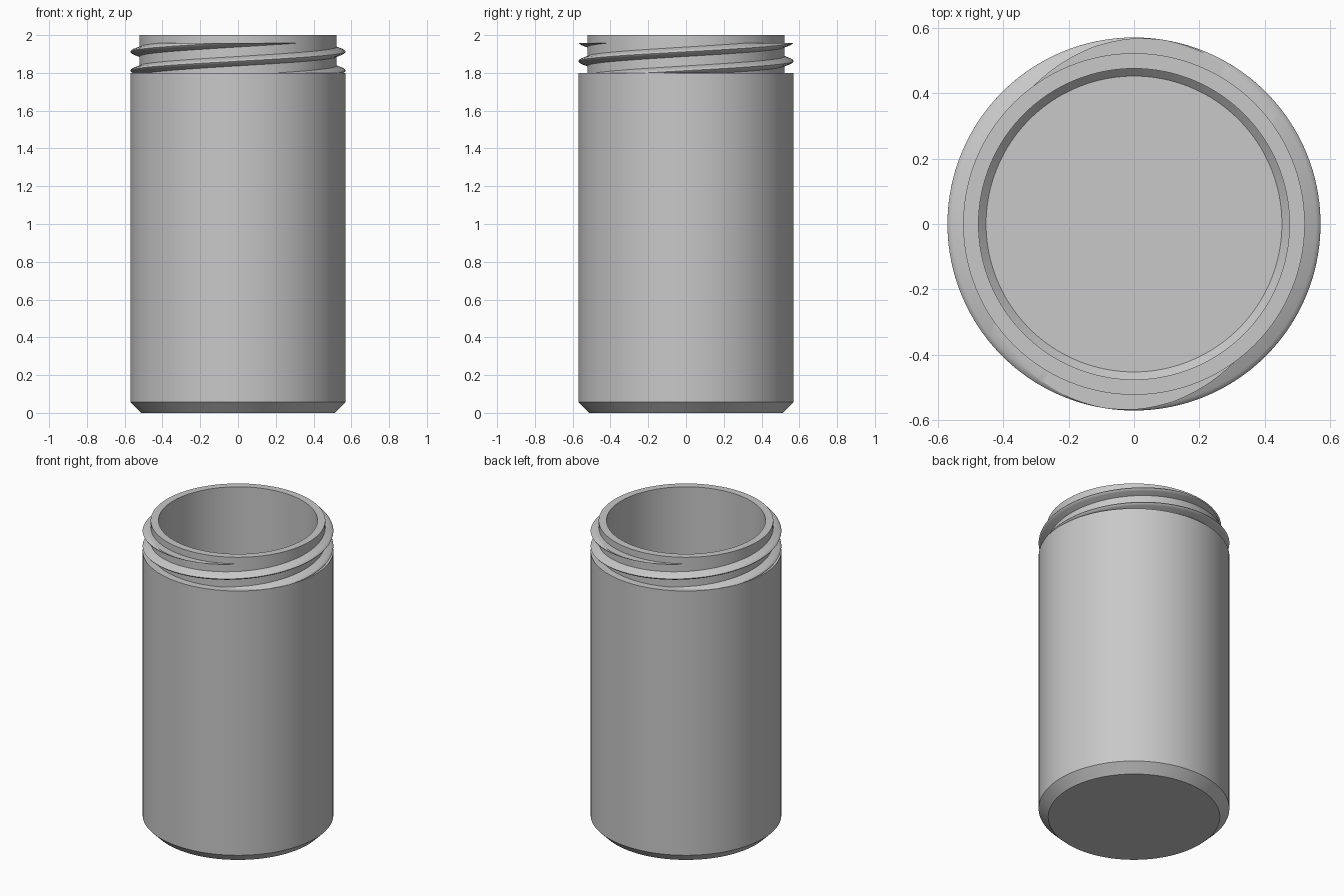
import bpy, bmesh, math

cube = bpy.data.objects.get("Cube")
if cube:
    bpy.data.objects.remove(cube, do_unlink=True)

SEGMENTS = 128
BODY_R, NECK_R, BORE_R = 0.57, 0.522, 0.475
SHOULDER_Z, THREAD_TOP_Z, RIM_Z = 1.8, 1.957, 2.0
FLOOR_Z = 0.095

grey = bpy.data.materials.new("plain grey")
grey.use_nodes = True
colour = (0.58, 0.58, 0.58, 1)
grey.diffuse_color = colour
grey.node_tree.nodes["Principled BSDF"].inputs["Base Color"].default_value = colour


def finish(bm, name):
    bmesh.ops.recalc_face_normals(bm, faces=bm.faces)
    mesh = bpy.data.meshes.new(name)
    bm.to_mesh(mesh)
    bm.free()
    mesh.materials.append(grey)
    obj = bpy.data.objects.new(name, mesh)
    bpy.context.collection.objects.link(obj)
    bpy.ops.object.select_all(action="DESELECT")
    obj.select_set(True)
    bpy.context.view_layer.objects.active = obj
    bpy.ops.object.shade_smooth_by_angle(angle=math.radians(30))
    return obj


def ring(bm, points, angle):
    return [bm.verts.new((r * math.cos(angle), r * math.sin(angle), z)) for r, z in points]


def bridge(bm, a, b, closed):
    count = len(a)
    for i in range(count if closed else count - 1):
        j = (i + 1) % count
        bm.faces.new((a[i], b[i], b[j], a[j]))


# Jar: chamfered base, straight wall, stepped neck, hollow bore
def build_jar():
    profile = [(0.513, 0), (BODY_R, 0.057), (BODY_R, SHOULDER_Z), (NECK_R, SHOULDER_Z),
               (NECK_R, RIM_Z), (BORE_R, RIM_Z), (BORE_R, FLOOR_Z + 0.023), (0.452, FLOOR_Z)]
    bm = bmesh.new()
    rings = [ring(bm, profile, math.tau * i / SEGMENTS) for i in range(SEGMENTS)]
    for i in range(SEGMENTS):
        bridge(bm, rings[i], rings[(i + 1) % SEGMENTS], False)
    bm.faces.new([r[0] for r in rings])
    bm.faces.new([r[-1] for r in rings])
    finish(bm, "jar_body")


# Screw thread: a rounded ridge swept up a helix, cut level at both ends
def build_thread(name, phase):
    lead, front_z, low_z, high_z = 0.2, 1.862, 1.76, 2.0
    half = [(0.51, 0.031), (NECK_R, 0.025), (0.556, 0.012), (0.566, 0.006)]
    section = [(r, -h) for r, h in half] + [(BODY_R, 0)] + [(r, h) for r, h in reversed(half)]
    steps = round(SEGMENTS * (high_z - low_z) / lead)
    bm = bmesh.new()
    rings = []
    for i in range(steps + 1):
        z = low_z + (high_z - low_z) * i / steps
        angle = phase - math.pi / 2 + math.tau * (z - front_z) / lead
        rings.append(ring(bm, [(r, z + h) for r, h in section], angle))
    for a, b in zip(rings, rings[1:]):
        bridge(bm, a, b, True)
    bm.faces.new(rings[0])
    bm.faces.new(rings[-1])
    for z, direction in ((THREAD_TOP_Z, 1), (SHOULDER_Z, -1)):
        cut = bmesh.ops.bisect_plane(bm, geom=bm.verts[:] + bm.edges[:] + bm.faces[:],
                                     plane_co=(0, 0, z), plane_no=(0, 0, direction),
                                     clear_outer=True)
        edges = [e for e in cut["geom_cut"] if isinstance(e, bmesh.types.BMEdge)]
        bmesh.ops.triangle_fill(bm, edges=edges, use_beauty=True)
    finish(bm, name)


build_jar()
build_thread("screw_thread_front", 0)
build_thread("screw_thread_back", math.pi)
